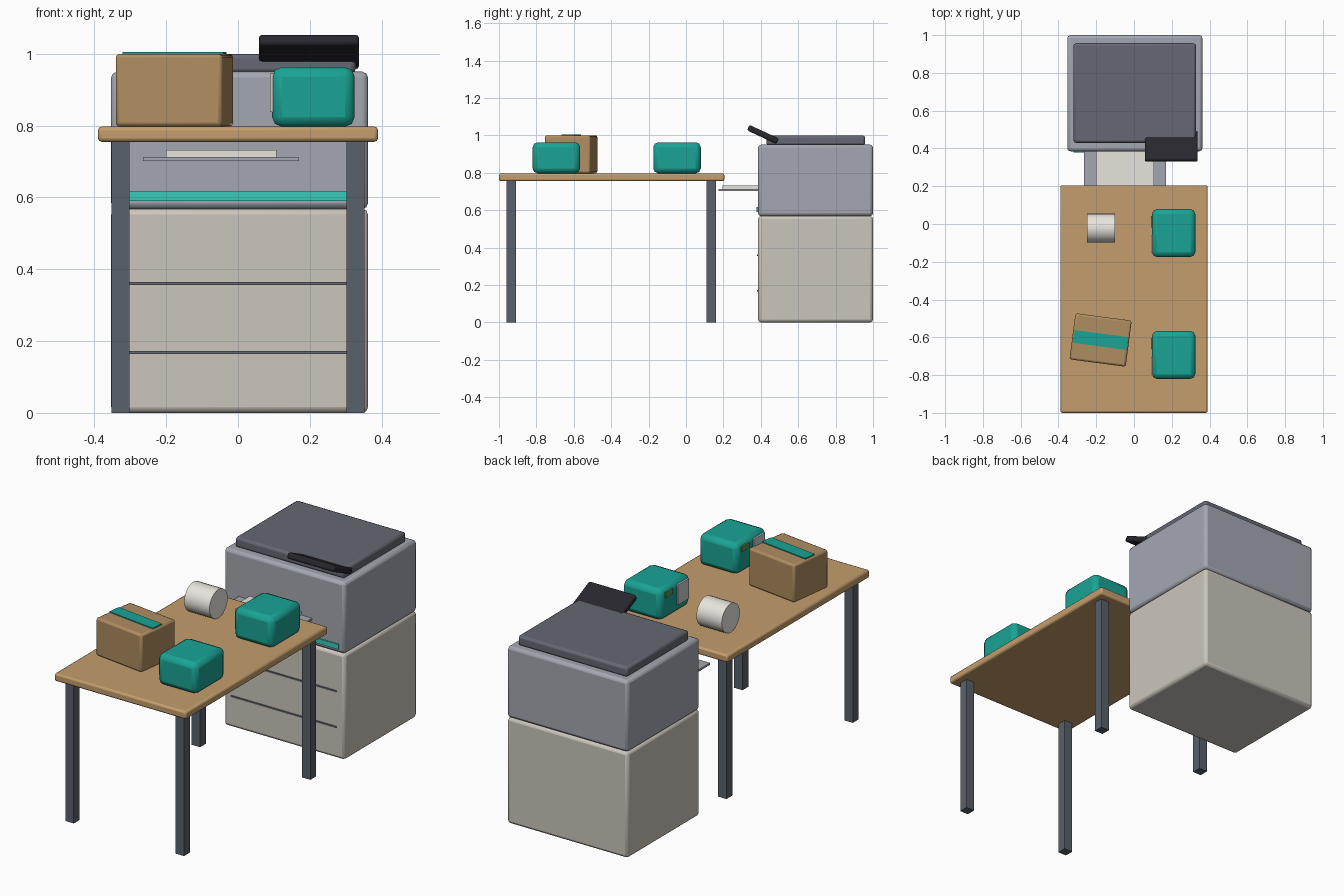
import bpy, math

if "Cube" in bpy.data.objects:
    bpy.data.objects.remove(bpy.data.objects["Cube"])


def mat(name, r, g, b):
    m = bpy.data.materials.new(name)
    m.diffuse_color = (r, g, b, 1)
    m.use_nodes = True
    m.node_tree.nodes["Principled BSDF"].inputs["Base Color"].default_value = m.diffuse_color
    return m


WOOD = mat("wood", 0.55, 0.34, 0.15)
STEEL = mat("steel", 0.10, 0.12, 0.145)
CREAM = mat("cream", 0.60, 0.56, 0.50)
GREY = mat("cool_grey", 0.37, 0.39, 0.44)
SLATE = mat("slate", 0.13, 0.14, 0.17)
BLACK = mat("black", 0.02, 0.02, 0.027)
TEAL = mat("teal", 0.01, 0.37, 0.30)
AQUA = mat("aqua", 0.04, 0.60, 0.50)
CARD = mat("cardboard", 0.43, 0.27, 0.12)
PAPER = mat("paper", 0.80, 0.78, 0.72)
LABEL = mat("label", 0.65, 0.65, 0.65)
GREEN = mat("green", 0.12, 0.30, 0.08)


def finish(o, name, m, bevel, segs):
    o.name = name
    o.data.materials.append(m)
    if bevel:
        b = o.modifiers.new("bevel", 'BEVEL')
        b.width, b.segments = bevel, segs
        bpy.ops.object.shade_smooth_by_angle(angle=math.radians(35))
    return o


def box(name, m, x, y, z, bevel=0, segs=2, rot=(0, 0, 0)):
    """Box from (min, max) ranges, turned about its own centre."""
    bpy.ops.mesh.primitive_cube_add(size=1, location=[sum(r) / 2 for r in (x, y, z)])
    o = bpy.context.object
    o.scale = [r[1] - r[0] for r in (x, y, z)]
    bpy.ops.object.transform_apply(location=False, rotation=False, scale=True)
    o.rotation_euler = rot
    return finish(o, name, m, bevel, segs)


# Table
box("table_top", WOOD, (-0.39, 0.39), (-1, 0.205), (0.755, 0.797), 0.01)
for side, x in (("left", (-0.352, -0.302)), ("right", (0.302, 0.352))):
    for end, y in (("front", (-0.96, -0.91)), ("back", (0.11, 0.16))):
        box(f"{end}_{side}_leg", STEEL, x, y, (0, 0.76))

# Copier cabinet with drawer seams
box("copier_base", CREAM, (-0.353, 0.362), (0.385, 1), (0, 0.568), 0.016)
for i, z in enumerate((0.168, 0.36)):
    box(f"drawer_seam_{i + 1}", SLATE, (-0.31, 0.315), (0.38, 0.40), (z - 0.004, z + 0.004))

# Copier body, lid and tilted control panel
box("copier_body", GREY, (-0.353, 0.362), (0.385, 1), (0.568, 0.95), 0.016)
box("body_stripe", AQUA, (-0.32, 0.33), (0.378, 0.40), (0.59, 0.617))
box("scanner_lid", SLATE, (-0.32, 0.328), (0.43, 0.957), (0.945, 1.0), 0.013)
box("control_panel", BLACK, (0.058, 0.337), (0.325, 0.497), (0.989, 1.021), 0.009,
    rot=(math.radians(-25), 0, 0))

# Output tray and paper
box("output_tray", GREY, (-0.265, 0.17), (0.175, 0.42), (0.702, 0.713))
for i in range(3):
    z = 0.713 + i * 0.0065
    box(f"paper_sheet_{i + 1}", PAPER, (-0.2, 0.107), (0.195, 0.42), (z, z + 0.0065))

# Teal cartons with a label and tag on the left side
for name, y in (("front", -0.693), ("back", -0.048)):
    box(f"{name}_teal_carton", TEAL, (0.095, 0.325), (y - 0.127, y + 0.127), (0.797, 0.963), 0.027)
    box(f"{name}_carton_label", LABEL, (0.089, 0.105), (y - 0.105, y - 0.01), (0.838, 0.945))
    box(f"{name}_carton_tag", GREEN, (0.089, 0.105), (y + 0.03, y + 0.09), (0.915, 0.943))

# Cardboard parcel with tape
turn = (0, 0, math.radians(-7.5))
cx, cy = -0.177, -0.614
box("parcel", CARD, (cx - 0.15, cx + 0.15), (cy - 0.123, cy + 0.123), (0.797, 1.0), 0.011, rot=turn)
box("parcel_tape", TEAL, (cx - 0.142, cx + 0.142), (cy - 0.034, cy + 0.034), (0.99, 1.005), rot=turn)

# Roll lying on the table
bpy.ops.mesh.primitive_cylinder_add(vertices=24, radius=0.077, depth=0.15,
                                    location=(-0.175, -0.022, 0.874),
                                    rotation=(0, math.pi / 2, 0))
finish(bpy.context.object, "paper_roll", PAPER, 0, 0)
bpy.ops.object.shade_smooth_by_angle(angle=math.radians(35))
